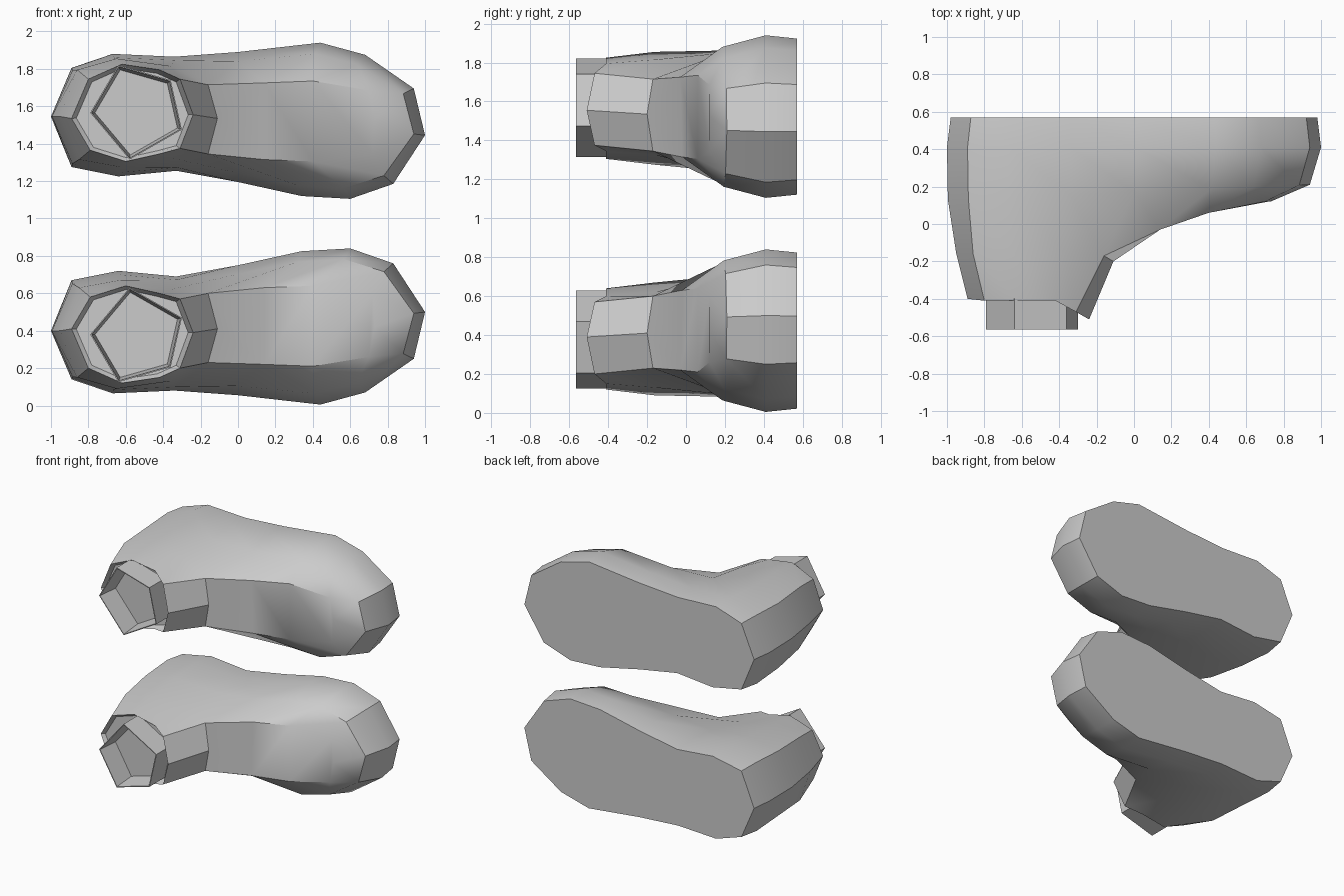
import bpy, bmesh, math
from mathutils import Vector

if "Cube" in bpy.data.objects:
    bpy.data.objects.remove(bpy.data.objects["Cube"], do_unlink=True)

grey = bpy.data.materials.new("plain_grey")
grey.use_nodes = True
grey.diffuse_color = (0.6, 0.6, 0.6, 1)
grey.node_tree.nodes["Principled BSDF"].inputs["Base Color"].default_value = (0.6, 0.6, 0.6, 1)

MIRROR_HEIGHT = 1.945  # the second shoe is the first reflected in z

# Widest outline of the shoe, from the heel along the lower side to the toe and back (x, z)
OUTLINE = [(-1, .4), (-.89, .14), (-.67, .065), (-.34, .08), (0, .055), (.44, .005),
           (.68, .07), (.94, .25), (1, .5), (.83, .76), (.6, .84), (.34, .825),
           (0, .75), (-.33, .69), (-.64, .72), (-.89, .67)]

# Ankle and instep ridge, same order (x, y, z)
RIDGE = [(-.95, -.16, .4), (-.86, -.16, .15), (-.65, -.16, .09), (-.36, -.16, .13),
         (-.16, -.17, .23), (.14, -.03, .22), (.4, .06, .21), (.7, .12, .26),
         (.73, .12, .42), (.72, .12, .6), (.4, .06, .64), (.14, -.02, .63),
         (-.16, -.17, .6), (-.36, -.16, .62), (-.63, -.16, .67), (-.85, -.16, .63)]

# Collar round the opening, ending at the heel side (x, y, z)
COLLAR = [(-.89, -.4, .41), (-.8, -.41, .2), (-.62, -.41, .12), (-.42, -.41, .15),
          (-.31, -.47, .2), (-.24, -.51, .39), (-.31, -.47, .57), (-.42, -.41, .6),
          (-.6, -.41, .64), (-.79, -.41, .58)]

LEG = [(-.58, .63), (-.3, .47), (-.36, .205), (-.64, .125), (-.79, .38)]


def strip(bm, a, b):
    """Join two closed rings of equal length with quads."""
    n = len(a)
    for i in range(n):
        j = (i + 1) % n
        bm.faces.new((a[i], a[j], b[j], b[i]))


def finish(bm, name, flip, angle):
    if flip:
        for v in bm.verts:
            v.co.z = MIRROR_HEIGHT - v.co.z
    bmesh.ops.recalc_face_normals(bm, faces=bm.faces)
    mesh = bpy.data.meshes.new(name)
    bm.to_mesh(mesh)
    bm.free()
    mesh.materials.append(grey)
    obj = bpy.data.objects.new(name, mesh)
    bpy.context.collection.objects.link(obj)
    bpy.ops.object.select_all(action="DESELECT")
    obj.select_set(True)
    bpy.context.view_layer.objects.active = obj
    bpy.ops.object.shade_smooth_by_angle(angle=math.radians(angle))


def shoe(name, flip):
    bm = bmesh.new()

    def ring(points):
        return [bm.verts.new(p) for p in points]

    def scaled(x, z, sx, sz):
        middle = .41 + .04 * x
        return x * sx, middle + (z - middle) * sz

    # Sole, side wall and shoulder follow the same outline
    sole, shoulder = [], []
    for x, z in OUTLINE:
        sx, sz = scaled(x, z, .98, .96)
        sole.append((sx, .57, sz))
        sx, sz = scaled(x, z, .94 if x > 0 else .995, .86 if x > -.2 else .94)
        shoulder.append((sx, .17 + .04 * x, sz))
    sole = ring(sole)
    wall = ring((x, .41, z) for x, z in OUTLINE)
    shoulder = ring(shoulder)
    ridge = ring(RIDGE)
    bm.faces.new(sole)
    strip(bm, sole, wall)
    strip(bm, wall, shoulder)
    strip(bm, shoulder, ridge)

    # Instep panel bridges the two sides of the ridge
    tongue = bm.verts.new((-.11, -.2, .41))
    bm.faces.new((ridge[4], ridge[5], ridge[11], ridge[12], tongue))
    for i in (5, 6):
        bm.faces.new((ridge[i], ridge[i + 1], ridge[15 - i], ridge[16 - i]))
    bm.faces.new(ridge[7:10])

    # Ankle shaft, collar lip and recessed floor
    ankle = ridge[:5] + [tongue] + ridge[12:]
    collar = ring(COLLAR)
    strip(bm, ankle, collar)
    centre = Vector((-.57, -.38, .39))
    floor = ring((centre.x + (x - centre.x) * .92, centre.y, centre.z + (z - centre.z) * .92)
                 for x, y, z in COLLAR)
    strip(bm, collar, floor)
    bm.faces.new(floor)
    finish(bm, name, flip, 35)


def leg(name, flip):
    """Hollow five-sided leg end standing out of the opening."""
    bm = bmesh.new()
    rings = []
    for y, s in ((-.36, 1), (-.565, 1), (-.565, .97), (-.4, .9)):
        rings.append([bm.verts.new((-.54 + (x + .54) * s, y, .38 + (z - .38) * s))
                      for x, z in LEG])
    for a, b in zip(rings, rings[1:]):
        strip(bm, a, b)
    bm.faces.new(rings[-1])
    finish(bm, name, flip, 25)


for side, flip in (("lower", False), ("upper", True)):
    shoe(side + "_shoe", flip)
    leg(side + "_leg_end", flip)
